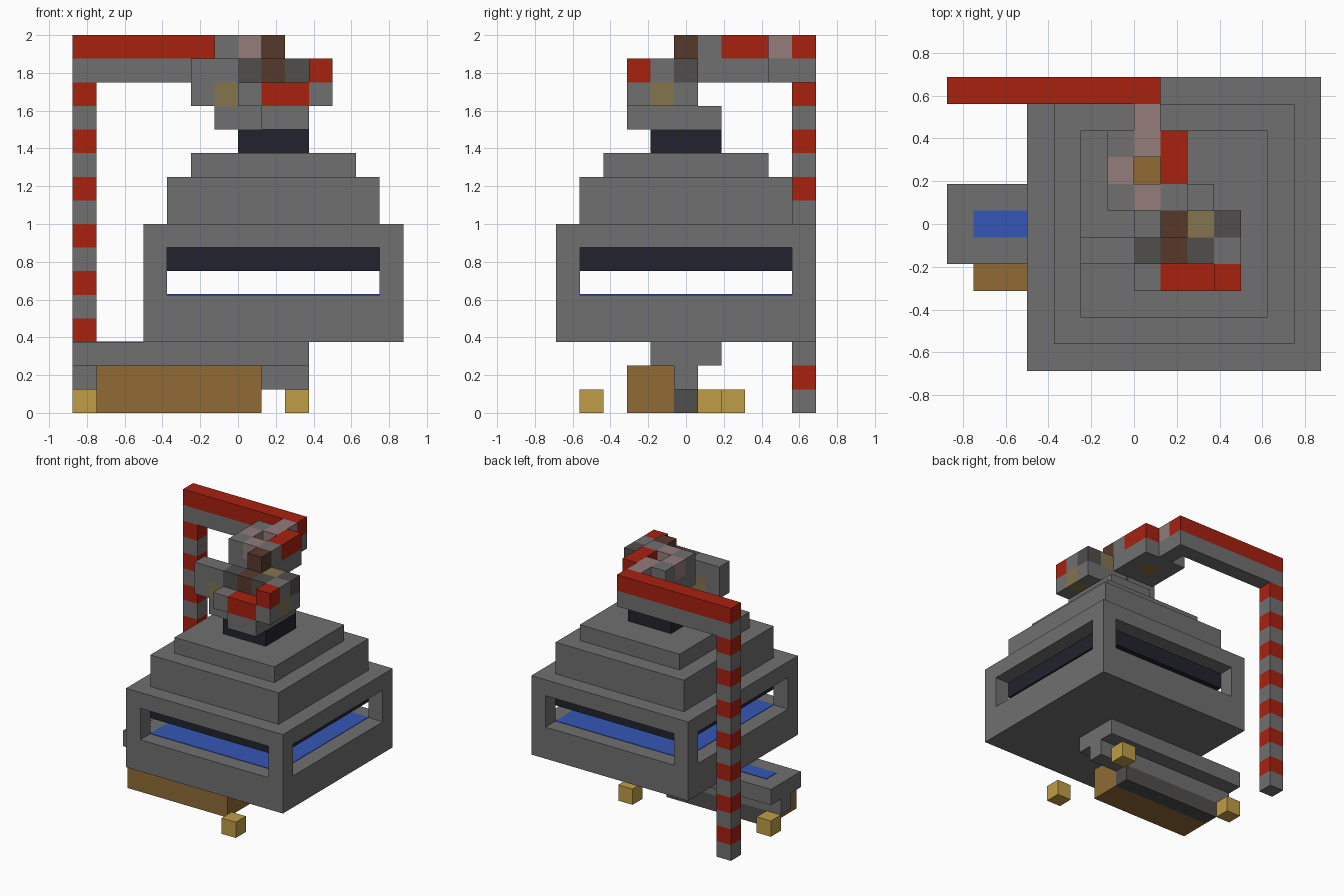
import bpy
import bmesh
from mathutils import Vector

cube = bpy.data.objects.get("Cube")
if cube:
    bpy.data.objects.remove(cube, do_unlink=True)

U = 0.125                                  # edge of one block
ORIGIN = Vector((-0.875, -0.6875, 0.0))


def material(name, hexa):
    lin = []
    for n in (0, 2, 4):
        c = int(hexa[n:n + 2], 16) / 255
        lin.append(c / 12.92 if c < 0.04 else ((c + 0.055) / 1.055) ** 2.4)
    m = bpy.data.materials.new(name)
    m.use_nodes = True
    m.diffuse_color = (*lin, 1)
    m.node_tree.nodes["Principled BSDF"].inputs["Base Color"].default_value = (*lin, 1)
    return m


grey = material("stone grey", "707070")
red = material("red", "a82110")
brown = material("wood brown", "906b35")
yellow = material("yellow", "c09e46")
blue = material("water blue", "3456b6")
navy = material("dark glass", "22222e")
pink = material("dusty pink", "937c7b")
umber = material("dark brown", "57392b")
char = material("charcoal", "514d4d")
tan = material("tan", "85754f")


def part(name, mat, *boxes):
    """One object from boxes (x, y, z, width, depth, height) in block units."""
    bm = bmesh.new()
    for x, y, z, w, d, h in boxes:
        made = bmesh.ops.create_cube(bm, size=1)
        for v in made["verts"]:
            p = v.co + Vector((0.5, 0.5, 0.5))
            v.co = ORIGIN + U * Vector((x + p.x * w, y + p.y * d, z + p.z * h))
    mesh = bpy.data.meshes.new(name)
    bm.to_mesh(mesh)
    bm.free()
    mesh.materials.append(mat)
    obj = bpy.data.objects.new(name, mesh)
    bpy.context.collection.objects.link(obj)
    return obj


def block(name, mat, x, y, z):
    return part(name, mat, (x, y, z, 1, 1, 1))


# Tank body: floor slab, corner posts around the windows, lid
part("tank_floor", grey, (3, 0, 3, 11, 11, 2))
part("tank_posts", grey, *[(x, y, 5, 1, 1, 2) for x in (3, 13) for y in (0, 10)])
part("tank_lid", grey, (3, 0, 7, 11, 11, 1))
part("tank_water", blue, (4, 1, 5, 9, 9, 0.03))
part("tank_glass", navy, (4, 1, 6, 9, 9, 1))

# Stepped roof and neck
part("roof_lower", grey, (4, 1, 8, 9, 9, 2))
part("roof_upper", grey, (5, 2, 10, 7, 7, 1))
part("neck", navy, (7, 4, 11, 3, 3, 1))

# Striped pole and overhead beam
part("pole_red_bands", red, *[(0, 10, z, 1, 1, 1) for z in range(1, 14, 2)])
part("pole_grey_bands", grey, *[(0, 10, z, 1, 1, 1) for z in range(0, 14, 2)])
part("beam_lower", grey, (0, 10, 14, 8, 1, 1))
part("beam_upper", red, (0, 10, 15, 8, 1, 1))

# Valve wheel joined to the beam
part("wheel_base", grey,
     *[(x, y, 14, 1, 1, 1) for x in (6, 7, 8) for y in (6, 7, 8) if (x, y) != (7, 7)],
     (7, 9, 14, 1, 1, 1))
block("wheel_hub", brown, 7, 7, 14)
part("wheel_rim_pink", pink, (6, 7, 15, 1, 1, 1), (7, 6, 15, 1, 1, 1), (7, 8, 15, 1, 2, 1))
part("wheel_rim_red", red, (8, 7, 15, 1, 2, 1))
part("wheel_rim_grey", grey, *[(x, y, 15, 1, 1, 1) for x, y in ((6, 6), (8, 6), (6, 8))])

# Machinery collar on the neck
part("collar", grey, (7, 4, 12, 3, 3, 1), (6, 4, 12, 1, 1, 1), (8, 3, 12, 2, 1, 1))

# Machinery core, lower row
part("core_lower", grey, (7, 4, 13, 3, 1, 1), (8, 5, 13, 3, 1, 1),
     (7, 3, 13, 1, 1, 1), (10, 3, 13, 1, 1, 1), (5, 4, 13, 1, 1, 1))
part("core_red_strip", red, (8, 3, 13, 2, 1, 1))
part("core_side_lamps", tan, (6, 4, 13, 1, 1, 1), (10, 4, 13, 1, 1, 1))

# Machinery core, upper row
part("side_arm", grey, (5, 4, 14, 2, 1, 1))
block("core_corner", grey, 10, 4, 14)
part("core_charcoal", char, *[(x, y, 14, 1, 1, 1) for x, y in ((7, 4), (9, 4), (10, 5))])
part("core_spindle", umber, (8, 4, 14, 1, 2, 1), (8, 5, 15, 1, 1, 1))
block("core_tan_cap", tan, 9, 5, 14)
block("core_red_cap", red, 10, 3, 14)

# Trough and wooden crate beneath the tank
part("trough", grey, (0, 4, 2, 10, 3, 1), (0, 5, 1, 10, 1, 1))
part("trough_water", blue, (1, 5, 3, 2, 1, 0.03))
part("trough_keel", char, (1, 5, 0, 7, 1, 1))
part("crate", brown, (1, 3, 0, 7, 2, 2))

# Feet
for i, (x, y) in enumerate(((9, 1), (9, 7), (0, 6))):
    block("foot_%d" % (i + 1), yellow, x, y, 0)
